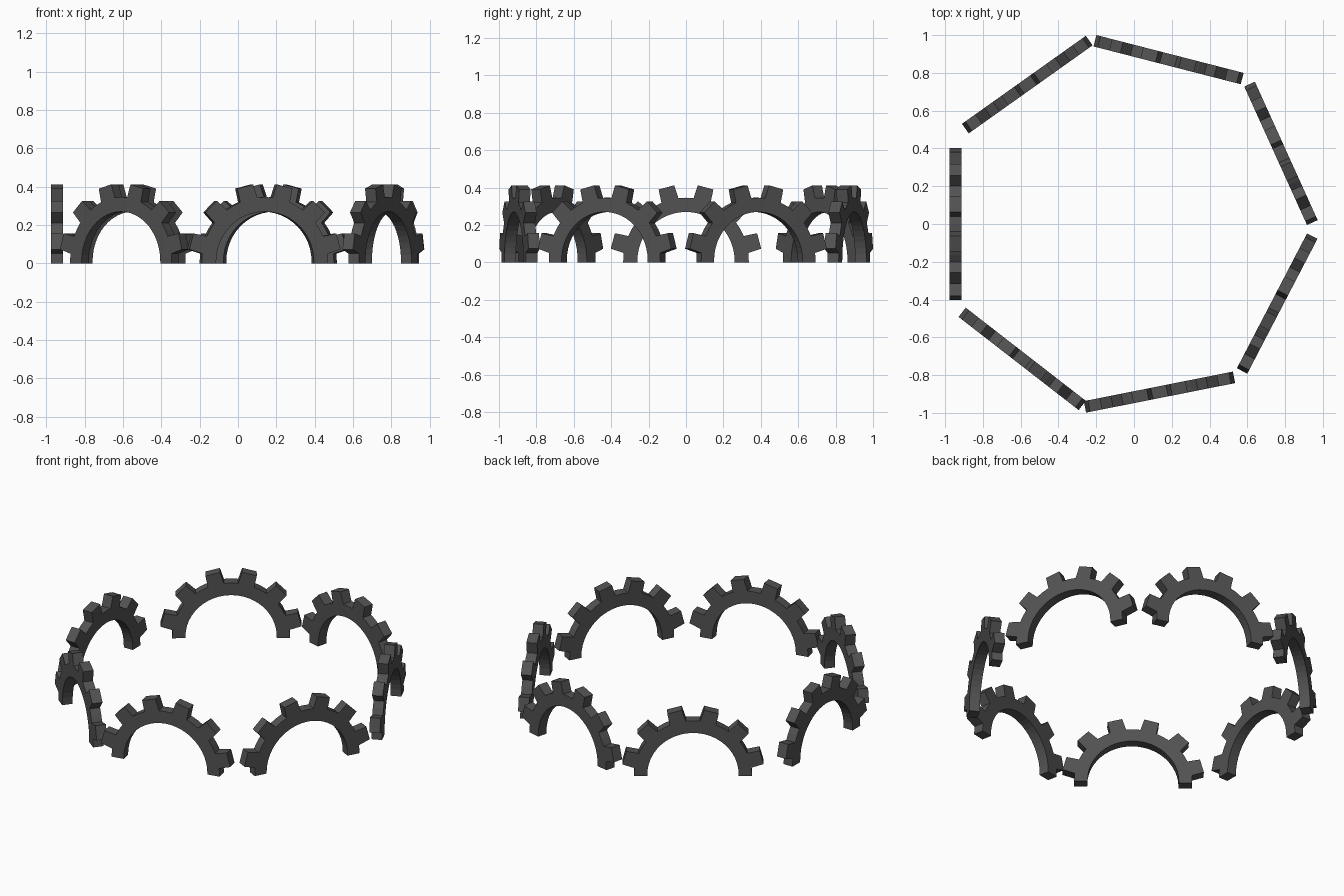
import bpy, bmesh, math
from mathutils import Matrix

if "Cube" in bpy.data.objects:
    bpy.data.objects.remove(bpy.data.objects["Cube"])

dark_grey = bpy.data.materials.new("dark grey")
dark_grey.diffuse_color = (0.085, 0.085, 0.085, 1)
dark_grey.use_nodes = True
dark_grey.node_tree.nodes["Principled BSDF"].inputs["Base Color"].default_value = dark_grey.diffuse_color

INNER, ROOT, TIP = 0.26, 0.336, 0.405   # arch inside, tooth root, tooth tip radii
LIFT = 0.01                             # gear centre height
THICK = 0.062
BASE_W, TIP_W = 0.047, 0.043            # tooth half widths


def polar(radius, deg, side=0.0):
    """Point at radius along an angle, shifted sideways."""
    a = math.radians(deg)
    return (radius * math.cos(a) - side * math.sin(a),
            radius * math.sin(a) + side * math.cos(a) + LIFT)


def half_gear_profile():
    pts = [(ROOT, 0.0)]
    root_flat = math.sqrt(ROOT ** 2 - BASE_W ** 2)
    for i in range(6):                  # six teeth, gap at the crown
        d = 15 + 30 * i
        if i:
            pts.append(polar(ROOT, d - 15))
        pts += [polar(root_flat, d, -BASE_W), polar(TIP, d, -TIP_W),
                polar(TIP, d, TIP_W), polar(root_flat, d, BASE_W)]
    pts += [(-ROOT, 0.0), (-INNER, 0.0)]
    pts += [polar(INNER, 180 - 7.5 * k) for k in range(25)]
    pts.append((INNER, 0.0))
    return pts


def half_gear(name, x, y, angle):
    bm = bmesh.new()
    face = bm.faces.new([bm.verts.new((px, -THICK / 2, pz)) for px, pz in half_gear_profile()])
    ext = bmesh.ops.extrude_face_region(bm, geom=[face])
    moved = [v for v in ext["geom"] if isinstance(v, bmesh.types.BMVert)]
    bmesh.ops.translate(bm, verts=moved, vec=(0, THICK, 0))
    bmesh.ops.recalc_face_normals(bm, faces=bm.faces)
    mesh = bpy.data.meshes.new(name)
    bm.to_mesh(mesh)
    bm.free()
    mesh.materials.append(dark_grey)
    obj = bpy.data.objects.new(name, mesh)
    obj.matrix_world = Matrix.Translation((x, y, 0)) @ Matrix.Rotation(math.radians(angle), 4, "Z")
    bpy.context.collection.objects.link(obj)


# Seven half gears standing in a loose ring: centre x, y and turn
ring = [(-0.945, 0.0, 90), (-0.565, 0.738, 35.4), (0.183, 0.870, -14.4),
        (0.778, 0.374, -65.6), (0.758, -0.421, 62.5), (0.135, -0.890, 11.2),
        (-0.592, -0.714, -37.8)]
for n, (x, y, angle) in enumerate(ring, 1):
    half_gear(f"half_gear_arch_{n}", x, y, angle)
